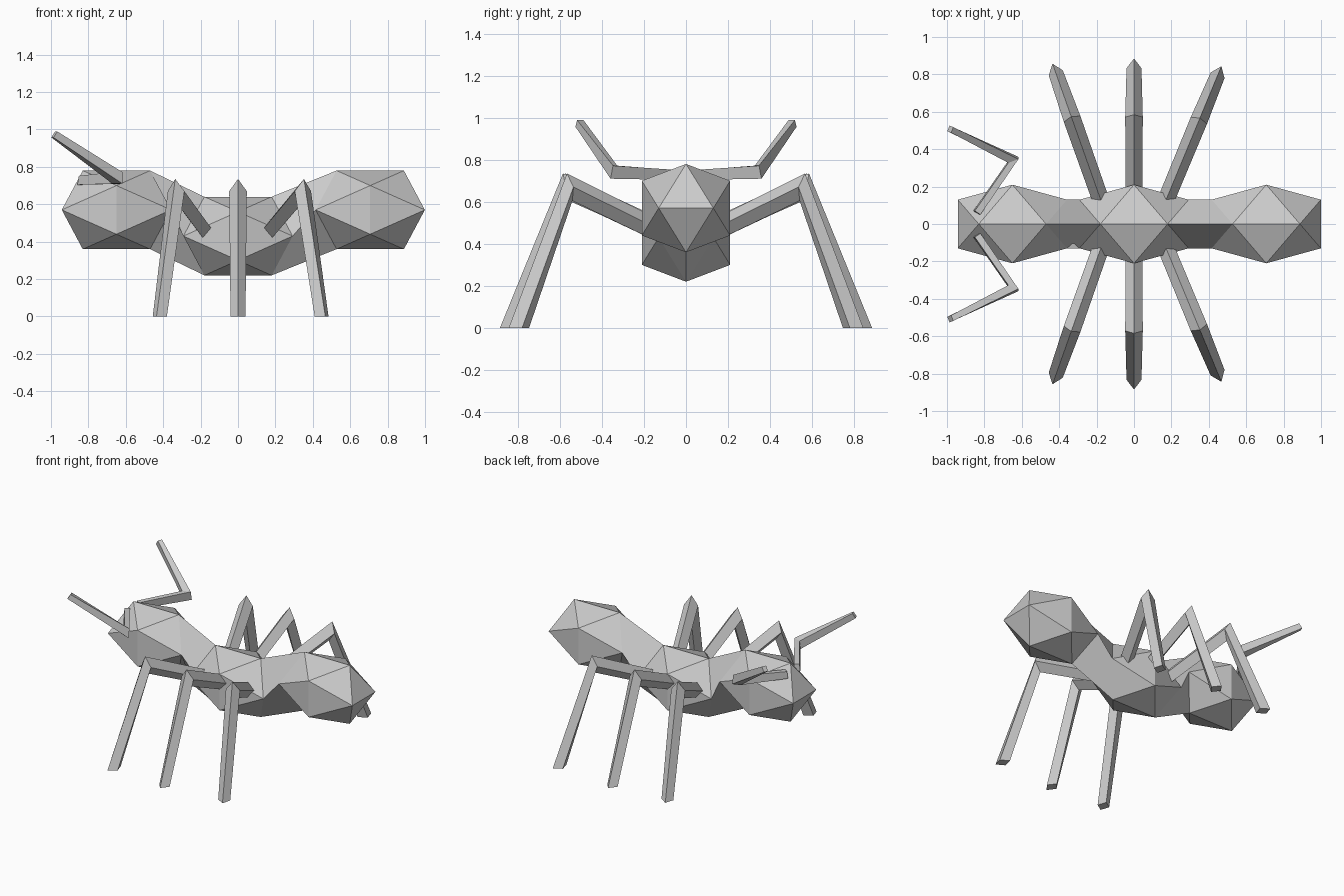
import bpy, bmesh
from math import atan2, sin, cos, radians
from mathutils import Vector

if "Cube" in bpy.data.objects:
    bpy.data.objects.remove(bpy.data.objects["Cube"])


def finish(bm, name):
    bmesh.ops.recalc_face_normals(bm, faces=bm.faces)
    mesh = bpy.data.meshes.new(name)
    bm.to_mesh(mesh)
    bm.free()
    obj = bpy.data.objects.new(name, mesh)
    bpy.context.collection.objects.link(obj)


def limb(name, rings):
    """Four-sided bar skinned through a list of rings, capped at both ends."""
    bm = bmesh.new()
    loops = [[bm.verts.new(p) for p in ring] for ring in rings]
    for a, b in zip(loops, loops[1:]):
        for i in range(4):
            j = (i + 1) % 4
            bm.faces.new((a[i], a[j], b[j], b[i]))
    bm.faces.new(loops[0])
    bm.faces.new(loops[-1])
    finish(bm, name)


# Body: three stretched icosahedra joined through their open ends
bm = bmesh.new()
centers = [Vector((-0.65, 0, 0.57)), Vector((0, 0, 0.43)), Vector((0.707, 0, 0.57))]
for c in centers:
    pts = []
    for s in (-1, 1):
        for t in (-1, 1):
            pts += [(s * 0.18, 0, t * 0.21), (s * 0.292, t * 0.13, 0), (0, s * 0.21, t * 0.13)]
    verts = [bm.verts.new(c + Vector(p)) for p in pts]
    bmesh.ops.convex_hull(bm, input=verts)


def open_end(c, side):
    faces = [f for f in bm.faces if 0.2 < (f.calc_center_median().x - c.x) * side < 0.3]
    ring = {v for f in faces for v in f.verts}
    bmesh.ops.delete(bm, geom=faces, context='FACES_ONLY')
    inner = [e for e in bm.edges if not e.link_faces]
    bmesh.ops.delete(bm, geom=inner, context='EDGES')
    return sorted(ring, key=lambda v: atan2(v.co.z - c.z, v.co.y + 1e-4))


for c1, c2 in zip(centers, centers[1:]):
    a, b = open_end(c1, 1), open_end(c2, -1)
    for i in range(4):
        j = (i + 1) % 4
        bm.faces.new((a[i], a[j], b[j], b[i]))
finish(bm, "body")

# Legs: diamond-section bars; each ring is (upper s, z), (lower s, z), half width
profile = [((-0.03, 0.515), (-0.01, 0.415), 0.045),
           ((0.445, 0.735), (0.417, 0.605), 0.047),
           ((0.745, 0.0), (0.64, 0.0), 0.04)]
legs = [("front", -0.187, 0.155, -19.5), ("middle", 0, 0.14, 0), ("rear", 0.182, 0.155, 22.5)]
for side, sy in (("left", 1), ("right", -1)):
    for label, x0, y0, deg in legs:
        a = radians(deg)
        rings = []
        for (s1, z1), (s2, z2), w in profile:
            sm, zm = (s1 + s2) / 2, (z1 + z2) / 2
            local = [(0, s1, z1), (w, sm, zm), (0, s2, z2), (-w, sm, zm)]
            rings.append([(x0 + u * cos(a) + s * sin(a),
                           sy * (y0 - u * sin(a) + s * cos(a)), z) for u, s, z in local])
        limb(f"{label}_leg_{side}", rings)

    # Antenna: centre, half side vector, half up vector for each ring
    path = [((-0.84, 0.06, 0.728), (0.015, -0.01, 0), (0.004, 0, 0.024)),
            ((-0.645, 0.343, 0.741), (0.027, 0.01, 0), (0, -0.006, 0.031)),
            ((-0.982, 0.507, 0.973), (0.006, 0.015, 0), (0.01, -0.004, 0.016))]
    rings = []
    for c, h, u in path:
        c, h, u = Vector(c), Vector(h), Vector(u)
        rings.append([(p.x, p.y * sy, p.z) for p in (c + h + u, c + h - u, c - h - u, c - h + u)])
    limb(f"antenna_{side}", rings)
